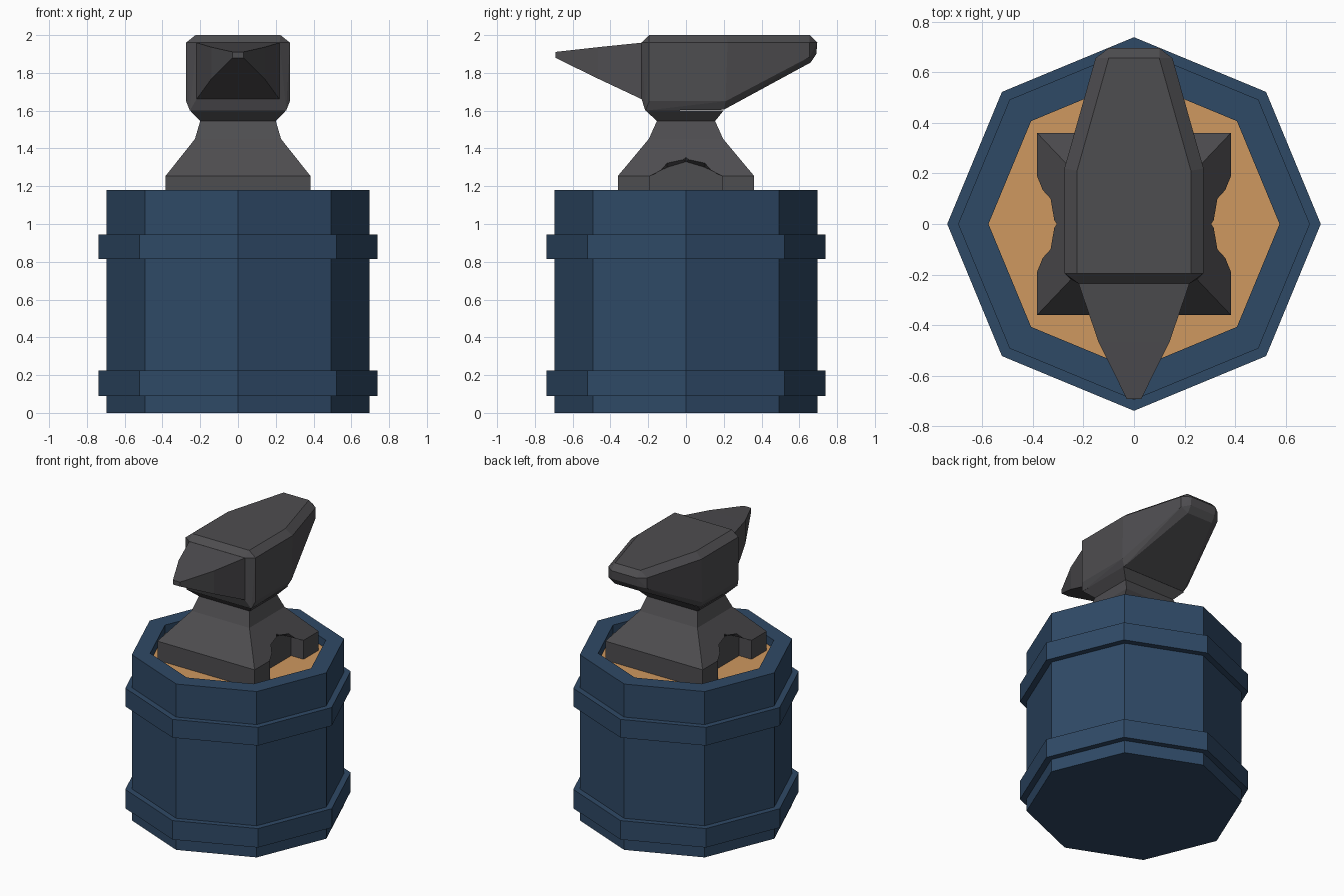
import bpy, bmesh, math

if "Cube" in bpy.data.objects:
    bpy.data.objects.remove(bpy.data.objects["Cube"])


def material(name, rgb):
    m = bpy.data.materials.new(name)
    m.diffuse_color = (*rgb, 1)
    m.use_nodes = True
    m.node_tree.nodes["Principled BSDF"].inputs["Base Color"].default_value = m.diffuse_color
    return m


BLUE = material("blue wood", (0.028, 0.067, 0.133))
TAN = material("cut wood", (0.62, 0.315, 0.115))
IRON = material("dark iron", (0.076, 0.074, 0.080))


def finish(name, bm, mat):
    bmesh.ops.recalc_face_normals(bm, faces=bm.faces)
    me = bpy.data.meshes.new(name)
    bm.to_mesh(me)
    bm.free()
    if mat:
        me.materials.append(mat)
    ob = bpy.data.objects.new(name, me)
    bpy.context.scene.collection.objects.link(ob)
    return ob


def add_loft(bm, rings, cap=True):
    """Bridge equal-length closed rings of points, capping the ends."""
    vs = [[bm.verts.new(p) for p in r] for r in rings]
    n = len(vs[0])
    for a, b in zip(vs, vs[1:]):
        for i in range(n):
            j = (i + 1) % n
            bm.faces.new((a[i], a[j], b[j], b[i]))
    if cap:
        bm.faces.new(vs[0])
        bm.faces.new(vs[-1])


def octagon(r, z):
    return [(r * math.cos(i * math.pi / 4), r * math.sin(i * math.pi / 4), z) for i in range(8)]


def rect_z(x, y0, y1, z):
    return [(-x, y0, z), (x, y0, z), (x, y1, z), (-x, y1, z)]


def rect_y(x, z0, z1, y):
    return [(-x, y, z0), (x, y, z0), (x, y, z1), (-x, y, z1)]


# Octagonal stump with a raised rim
bm = bmesh.new()
add_loft(bm, [octagon(r, z) for r, z in
              ((0.695, 0), (0.695, 1.18), (0.575, 1.18), (0.575, 1.11))])
finish("stump", bm, BLUE)

# Recessed wooden top
bm = bmesh.new()
add_loft(bm, [octagon(0.575, 1.10), octagon(0.575, 1.12)])
finish("stump_top", bm, TAN)

# Two bands around the stump
for name, z0, z1 in (("lower_band", 0.09, 0.225), ("upper_band", 0.815, 0.945)):
    bm = bmesh.new()
    add_loft(bm, [octagon(r, z) for r, z in
                  ((0.69, z0), (0.738, z0), (0.738, z1), (0.69, z1))], cap=False)
    finish(name, bm, BLUE)

# Anvil foot, waist and flare under the body
bm = bmesh.new()
add_loft(bm, [rect_z(0.383, -0.36, 0.36, 1.115), rect_z(0.383, -0.36, 0.36, 1.255),
              rect_z(0.228, -0.197, 0.197, 1.45), rect_z(0.2, -0.154, 0.154, 1.545),
              rect_z(0.255, -0.215, 0.2, 1.602)])
foot = finish("anvil_foot", bm, IRON)

# Arched notches in both sides of the foot
bm = bmesh.new()
for s in (-1, 1):
    def arch(x, spring, shoulder, crown):
        prof = [(-0.19, 1.05), (0.19, 1.05), (0.19, spring), (0.1, shoulder),
                (0, crown), (-0.1, shoulder), (-0.19, spring)]
        return [(s * x, y, z) for y, z in prof]
    add_loft(bm, [arch(0.285, 1.253, 1.30, 1.33), arch(0.485, 1.256, 1.40, 1.56)])
bmesh.ops.triangulate(bm, faces=bm.faces)
cutter = finish("notch_cutter", bm, None)
cutter.hide_render = True
cutter.hide_viewport = True
cutter.display_type = 'WIRE'
mod = foot.modifiers.new("notches", 'BOOLEAN')
mod.operation = 'DIFFERENCE'
mod.solver = 'EXACT'
mod.object = cutter

# Anvil body with tapering heel: hull of mirrored corner points
half = [(0.225, -0.195, 2.0), (0.225, 0.21, 2.0), (0.10, 0.655, 2.0),
        (0.275, -0.195, 1.96), (0.275, 0.22, 1.96), (0.152, 0.655, 1.96),
        (0.22, -0.235, 1.96), (0.10, 0.695, 1.96),
        (0.275, -0.195, 1.65), (0.275, 0.21, 1.65), (0.22, -0.235, 1.66),
        (0.255, -0.215, 1.60), (0.25, 0.2, 1.605),
        (0.152, 0.655, 1.885), (0.10, 0.69, 1.90), (0.10, 0.66, 1.855)]
bm = bmesh.new()
for x, y, z in half:
    bm.verts.new((x, y, z))
    bm.verts.new((-x, y, z))
bmesh.ops.convex_hull(bm, input=bm.verts)
bmesh.ops.dissolve_limit(bm, angle_limit=math.radians(2), verts=bm.verts, edges=bm.edges)
finish("anvil_body", bm, IRON)

# Pointed horn at the front
bm = bmesh.new()
add_loft(bm, [rect_y(0.22, 1.66, 1.96, -0.233), rect_y(0.14, 1.77, 1.936, -0.467),
              rect_y(0.028, 1.88, 1.911, -0.692)])
finish("anvil_horn", bm, IRON)
